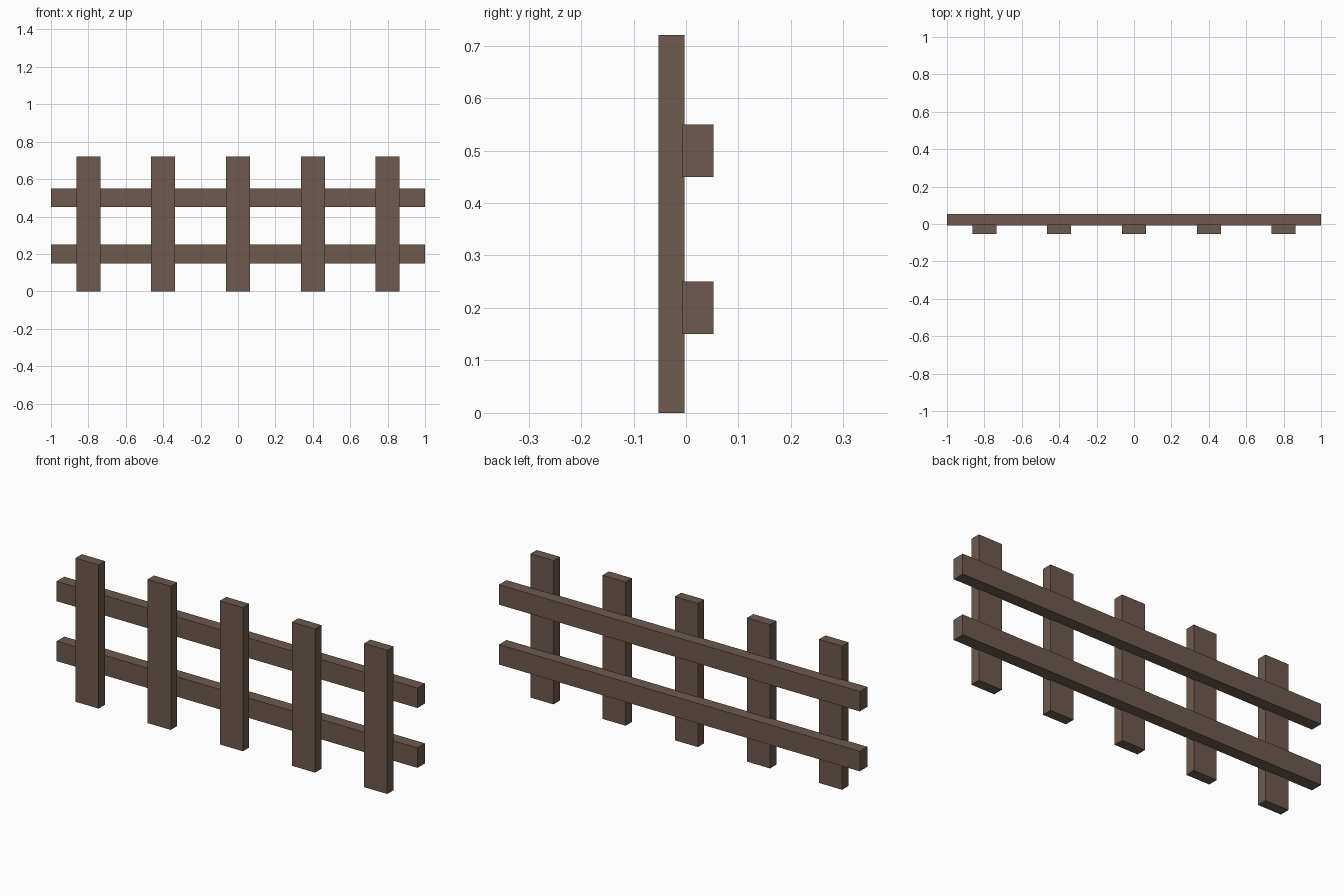
import bpy

cube = bpy.data.objects.get("Cube")
if cube:
    bpy.data.objects.remove(cube, do_unlink=True)

# Brown wood shared by every board
wood = bpy.data.materials.new("brown_wood")
wood.use_nodes = True
wood.diffuse_color = (0.153, 0.102, 0.076, 1)
wood.node_tree.nodes["Principled BSDF"].inputs["Base Color"].default_value = wood.diffuse_color


def board(name, size, centre):
    bpy.ops.mesh.primitive_cube_add(size=1, location=centre)
    obj = bpy.context.object
    obj.name = name
    obj.scale = size
    bpy.ops.object.transform_apply(location=False, rotation=False, scale=True)
    obj.data.materials.append(wood)


# Five upright pickets along the front
for i in range(5):
    board(f"picket_{i + 1}", (0.128, 0.05, 0.72), (0.4 * (i - 2), -0.0275, 0.36))

# Two long rails behind, slightly sunk into the pickets
for name, z in (("lower_rail", 0.2), ("upper_rail", 0.5)):
    board(name, (2, 0.06, 0.1), (0, 0.0225, z))
